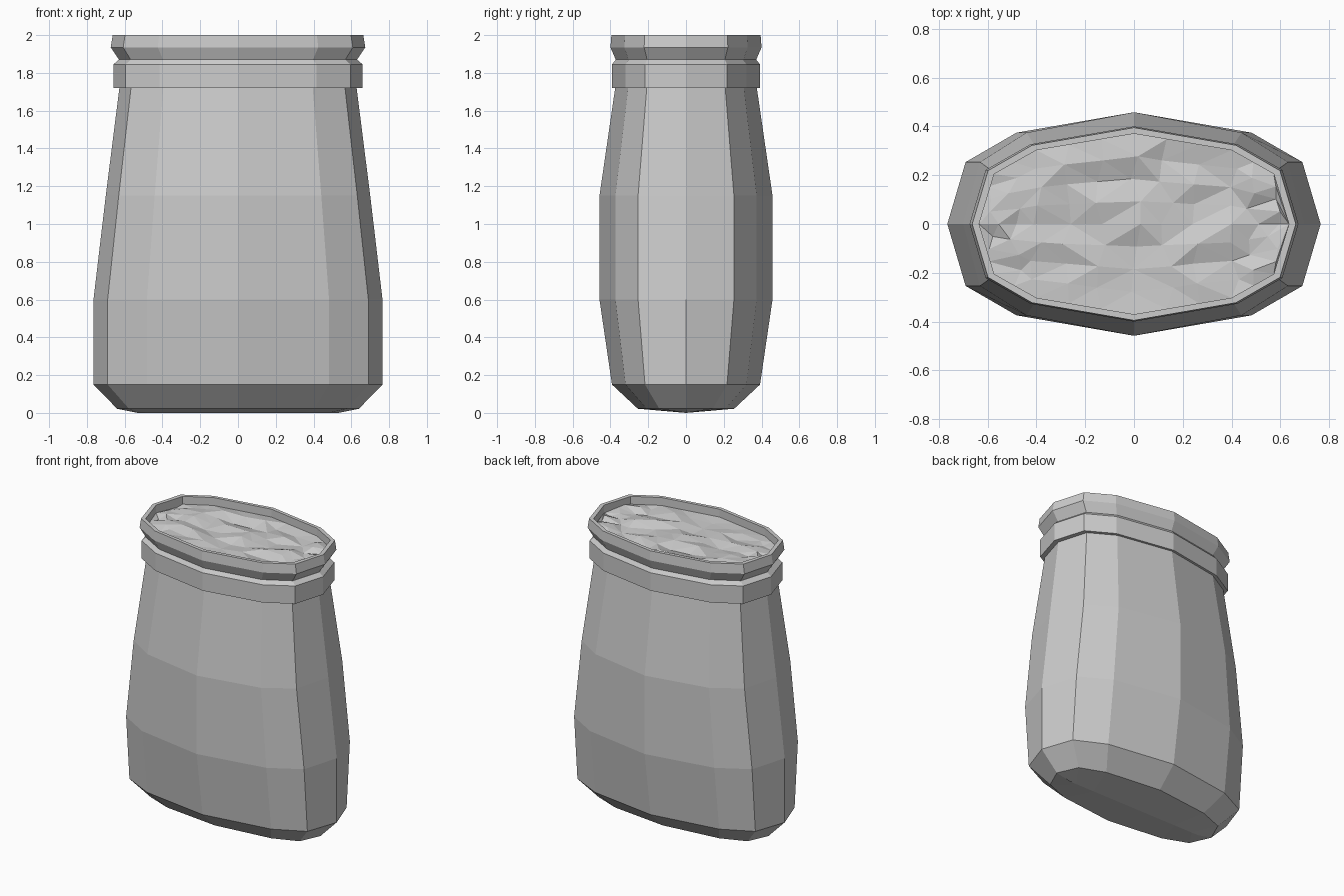
import bpy, bmesh, random

if "Cube" in bpy.data.objects:
    bpy.data.objects.remove(bpy.data.objects["Cube"])

# Twelve-sided oval cross-section (unit half-width and half-depth)
QUARTER = [(1, 0), (0.902, 0.554), (0.63, 0.817), (0, 1)]
LOOP = (QUARTER
        + [(-x, y) for x, y in QUARTER[-2::-1]]
        + [(-x, -y) for x, y in QUARTER[1:]]
        + [(x, -y) for x, y in QUARTER[-2:0:-1]])


def finish(name, bm):
    bmesh.ops.remove_doubles(bm, verts=bm.verts, dist=0.0005)
    bmesh.ops.recalc_face_normals(bm, faces=bm.faces)
    me = bpy.data.meshes.new(name)
    bm.to_mesh(me)
    bm.free()
    ob = bpy.data.objects.new(name, me)
    bpy.context.collection.objects.link(ob)
    return ob


def loft(name, rings, closed=False):
    """Skin oval rings given as (half width, half depth, z)."""
    bm = bmesh.new()
    rows = [[bm.verts.new((x * w, y * d, z)) for x, y in LOOP] for w, d, z in rings]
    pairs = list(zip(rows, rows[1:]))
    if closed:
        pairs.append((rows[-1], rows[0]))
    n = len(LOOP)
    for a, b in pairs:
        for i in range(n):
            j = (i + 1) % n
            bm.faces.new((a[i], a[j], b[j], b[i]))
    return finish(name, bm)


# Bulging body, closed underneath by a shallow keel
loft("jar_body", [
    (0.53, 0.0, 0.0), (0.64, 0.255, 0.022), (0.765, 0.392, 0.15),
    (0.765, 0.458, 0.6), (0.70, 0.458, 1.15), (0.628, 0.375, 1.72)])

# Collar band, narrow neck, flared lip and inner wall
loft("collar_and_lip", [
    (0.628, 0.375, 1.72), (0.66, 0.392, 1.72), (0.66, 0.392, 1.845),
    (0.63, 0.372, 1.87), (0.674, 0.40, 1.935), (0.663, 0.395, 2.0),
    (0.635, 0.37, 2.0), (0.635, 0.37, 1.93)])

# Lumpy contents filling the mouth
random.seed(4)
W, D, Z = 0.635, 0.37, 1.945


def half_depth(x):
    for (x0, y0), (x1, y1) in zip(QUARTER, QUARTER[1:]):
        if x1 <= abs(x) <= x0:
            return y0 + (y1 - y0) * (x0 - abs(x)) / (x0 - x1)
    return 0


columns = [-1, -0.902, -0.77, -0.63, -0.42, -0.21, 0, 0.21, 0.42, 0.63, 0.77, 0.902, 1]
bm = bmesh.new()
grid = []
for x in columns:
    col = []
    for k in range(-4, 5):
        inside = abs(k) < 4 and abs(x) < 1
        lump = random.uniform(-0.018, 0.018) if inside else 0
        skew = random.uniform(-0.03, 0.03) if inside else 0
        col.append(bm.verts.new((x * W + skew, half_depth(x) * D * k / 4, Z + lump)))
    grid.append(col)
for a, b in zip(grid, grid[1:]):
    for k in range(8):
        bm.faces.new((a[k], b[k], b[k + 1], a[k + 1]))
bmesh.ops.triangulate(bm, faces=bm.faces[:])
contents = finish("contents", bm)
if contents.data.polygons[len(contents.data.polygons) // 2].normal.z < 0:
    contents.data.flip_normals()
